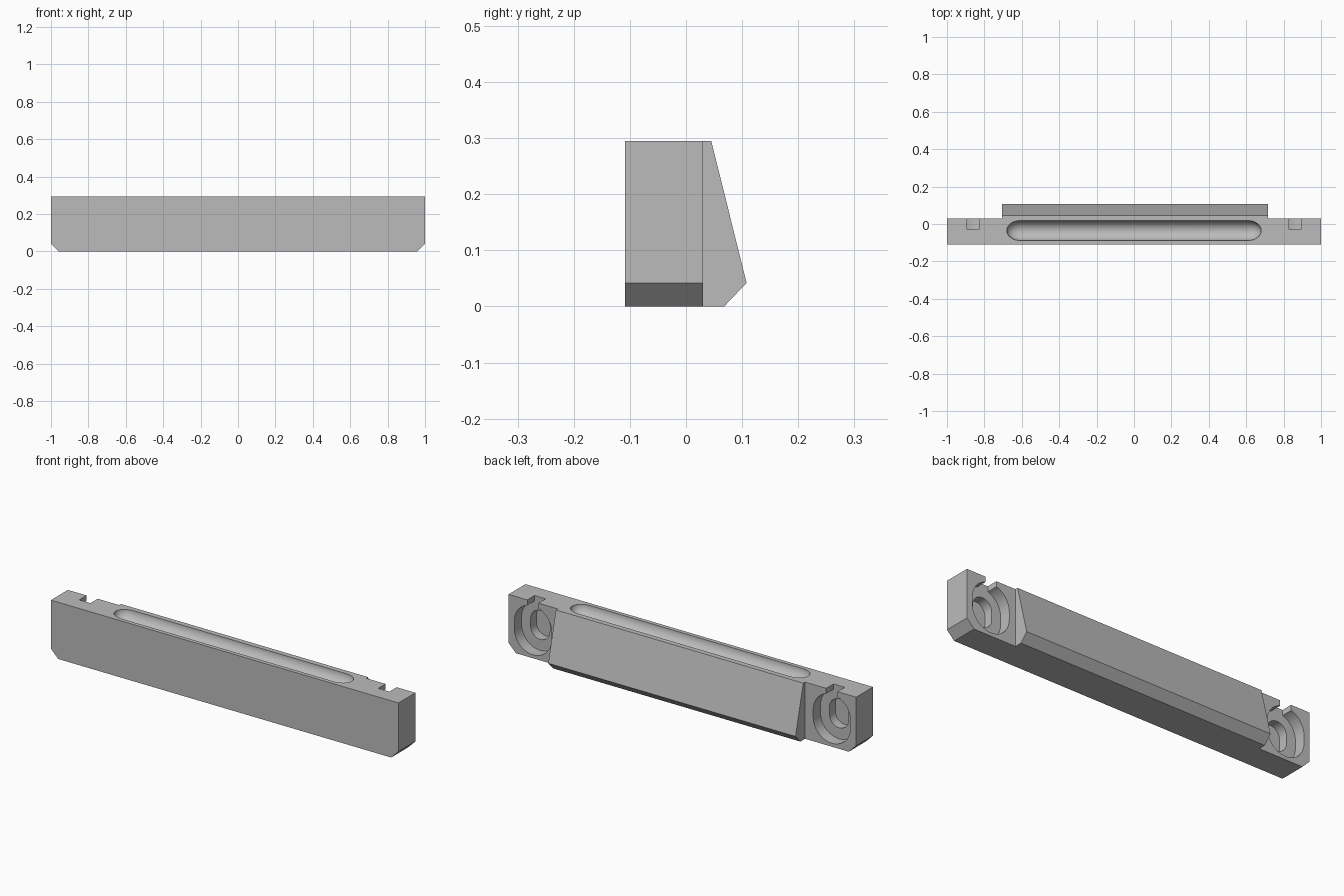
import bpy, bmesh, math
from mathutils import Vector, Matrix

if "Cube" in bpy.data.objects:
    bpy.data.objects.remove(bpy.data.objects["Cube"])

grey = bpy.data.materials.new("plain grey")
grey.diffuse_color = (0.5, 0.5, 0.5, 1)
grey.use_nodes = True
grey.node_tree.nodes["Principled BSDF"].inputs["Base Color"].default_value = grey.diffuse_color


def make_object(name, bm):
    bmesh.ops.recalc_face_normals(bm, faces=bm.faces)
    mesh = bpy.data.meshes.new(name)
    bm.to_mesh(mesh)
    bm.free()
    mesh.materials.append(grey)
    obj = bpy.data.objects.new(name, mesh)
    bpy.context.collection.objects.link(obj)
    return obj


def prism(name, points, direction):
    """Extrude a closed 3D outline along a direction."""
    bm = bmesh.new()
    face = bm.faces.new([bm.verts.new(p) for p in points])
    side = bmesh.ops.extrude_face_region(bm, geom=[face])["geom"]
    bmesh.ops.translate(bm, vec=Vector(direction),
                        verts=[v for v in side if isinstance(v, bmesh.types.BMVert)])
    return make_object(name, bm)


def pocket(name, x, half_width, z0, z1, floor_y):
    """Upright slot with round ends, open to the back."""
    pts = []
    for centre, start in ((z1 - half_width, 0), (z0 + half_width, math.pi)):
        for i in range(25):
            a = start + math.pi * i / 24
            pts.append((x + half_width * math.cos(a), floor_y,
                        centre + half_width * math.sin(a)))
    return prism(name, pts, (0, 0.06 - floor_y, 0))


def combine(target, tool, operation):
    mod = target.modifiers.new(operation.lower(), 'BOOLEAN')
    mod.object, mod.operation, mod.solver = tool, operation, 'EXACT'
    bpy.context.view_layer.objects.active = target
    bpy.ops.object.modifier_apply(modifier=mod.name)
    bpy.data.objects.remove(tool)


TOP, BACK, CH = 0.295, 0.03, 0.042

# Long bar with chamfered lower corners
bar = prism("bar", [(-1, -0.109, CH), (-1 + CH, -0.109, 0), (1 - CH, -0.109, 0),
                    (1, -0.109, CH), (1, -0.109, TOP), (-1, -0.109, TOP)],
            (0, BACK + 0.109, 0))

# Sloping block along the back
profile = [(-0.05, 0), (0.068, 0), (0.108, CH), (0.045, TOP), (-0.05, TOP)]
wedge = prism("sloped_back", [(-0.706, y, z) for y, z in profile], (1.423, 0, 0))
combine(bar, wedge, 'UNION')

# Round-bottomed finger groove in the top
radius, half_length, cap = 0.053, 0.61, 0.07
stations = [(-half_length - cap * math.cos(t), radius * math.sin(t))
            for t in [math.pi / 2 * i / 10 for i in range(1, 11)]]
stations += [(-x, r) for x, r in reversed(stations)]
bm = bmesh.new()
rings = [[bm.verts.new((x, -0.035 + r * math.cos(math.tau * (k + 0.5) / 40),
                        TOP + r * math.sin(math.tau * (k + 0.5) / 40)))
          for k in range(40)] for x, r in stations]
for a, b in zip(rings, rings[1:]):
    for k in range(40):
        bm.faces.new((a[k], a[k - 1], b[k - 1], b[k]))
bm.faces.new(rings[0])
bm.faces.new(rings[-1])
combine(bar, make_object("groove_cutter", bm), 'DIFFERENCE')

# Stepped hanging pockets at both ends, each with a notch through the top
for x in (-0.86, 0.86):
    combine(bar, pocket("outer_pocket", x, 0.107, 0.018, 0.272, -0.03), 'DIFFERENCE')
    combine(bar, pocket("inner_pocket", x, 0.055, 0.075, 0.225, -0.078), 'DIFFERENCE')
    notch = prism("notch", [(x - 0.032, -0.03, 0.2), (x + 0.032, -0.03, 0.2),
                            (x + 0.032, -0.03, 0.35), (x - 0.032, -0.03, 0.35)],
                  (0, 0.09, 0))
    combine(bar, notch, 'DIFFERENCE')

# Merge flat faces and smooth only the curved ones
bm = bmesh.new()
bm.from_mesh(bar.data)
bmesh.ops.remove_doubles(bm, verts=bm.verts, dist=1e-5)
bm.to_mesh(bar.data)
bm.free()
bpy.ops.object.select_all(action='DESELECT')
bar.select_set(True)
bpy.context.view_layer.objects.active = bar
bpy.ops.object.shade_smooth_by_angle(angle=math.radians(25))
